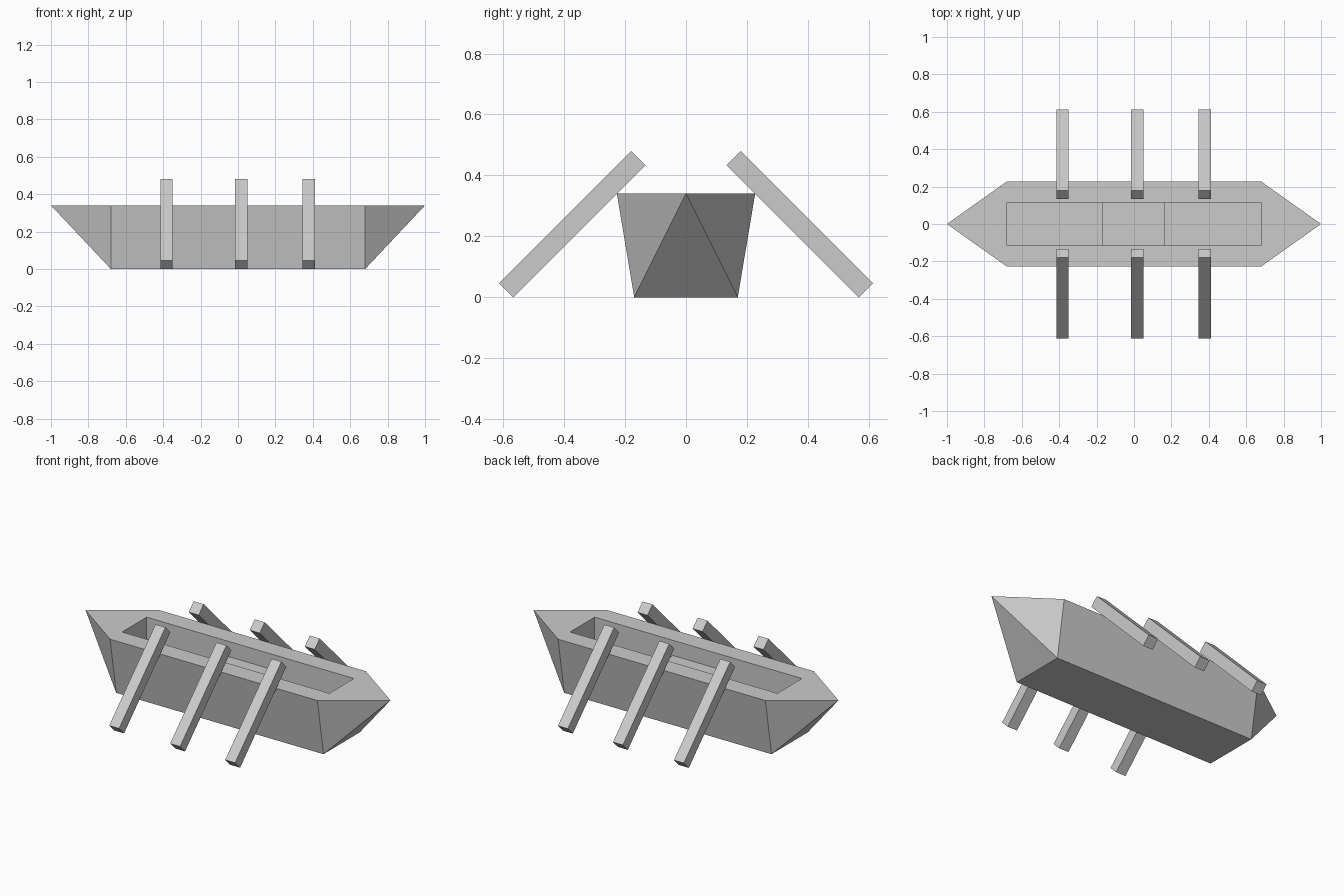
import bpy, bmesh
from math import radians

if "Cube" in bpy.data.objects:
    bpy.data.objects.remove(bpy.data.objects["Cube"])

DECK, FLOOR = 0.34, 0.06


def box(name, size, loc, rot_x=0.0):
    bpy.ops.mesh.primitive_cube_add(size=1, location=loc, rotation=(rot_x, 0, 0))
    ob = bpy.context.object
    ob.name = name
    ob.scale = size
    bpy.ops.object.transform_apply(location=False, rotation=False, scale=True)
    return ob


# Hull: flat keel, flared sides, pointed ends and a sunken well
bm = bmesh.new()


def rect(y, z):
    return [bm.verts.new((a * 0.68, b * y, z))
            for a, b in ((-1, -1), (1, -1), (1, 1), (-1, 1))]


keel, rim = rect(0.17, 0), rect(0.227, DECK)
well, floor = rect(0.115, DECK), rect(0.115, FLOOR)
bm.faces.new(keel)
bm.faces.new(floor)
for i in range(4):
    j = (i + 1) % 4
    bm.faces.new((well[i], well[j], floor[j], floor[i]))
for i, j in ((0, 1), (2, 3)):
    bm.faces.new((keel[i], keel[j], rim[j], rim[i]))   # sides
    bm.faces.new((rim[i], rim[j], well[j], well[i]))   # side decks
for x, i, j in ((1, 1, 2), (-1, 3, 0)):
    tip = bm.verts.new((x, 0, DECK))
    bm.faces.new((rim[i], tip, rim[j], well[j], well[i]))  # end deck
    bm.faces.new((keel[i], keel[j], tip))
    bm.faces.new((keel[i], tip, rim[i]))
    bm.faces.new((keel[j], rim[j], tip))
bmesh.ops.recalc_face_normals(bm, faces=bm.faces)
mesh = bpy.data.meshes.new("hull")
bm.to_mesh(mesh)
bm.free()
bpy.context.collection.objects.link(bpy.data.objects.new("hull", mesh))

# Bench across the well
box("bench", (0.338, 0.23, 0.05), (-0.003, 0, 0.225))

# Three slanted oars on each side
for side, label in ((-1, "front"), (1, "back")):
    for n, x in enumerate((-0.383, 0.017, 0.378), 1):
        box(f"{label}_oar_{n}", (0.065, 0.614, 0.066),
            (x, side * 0.373, 0.24), -side * radians(45))
